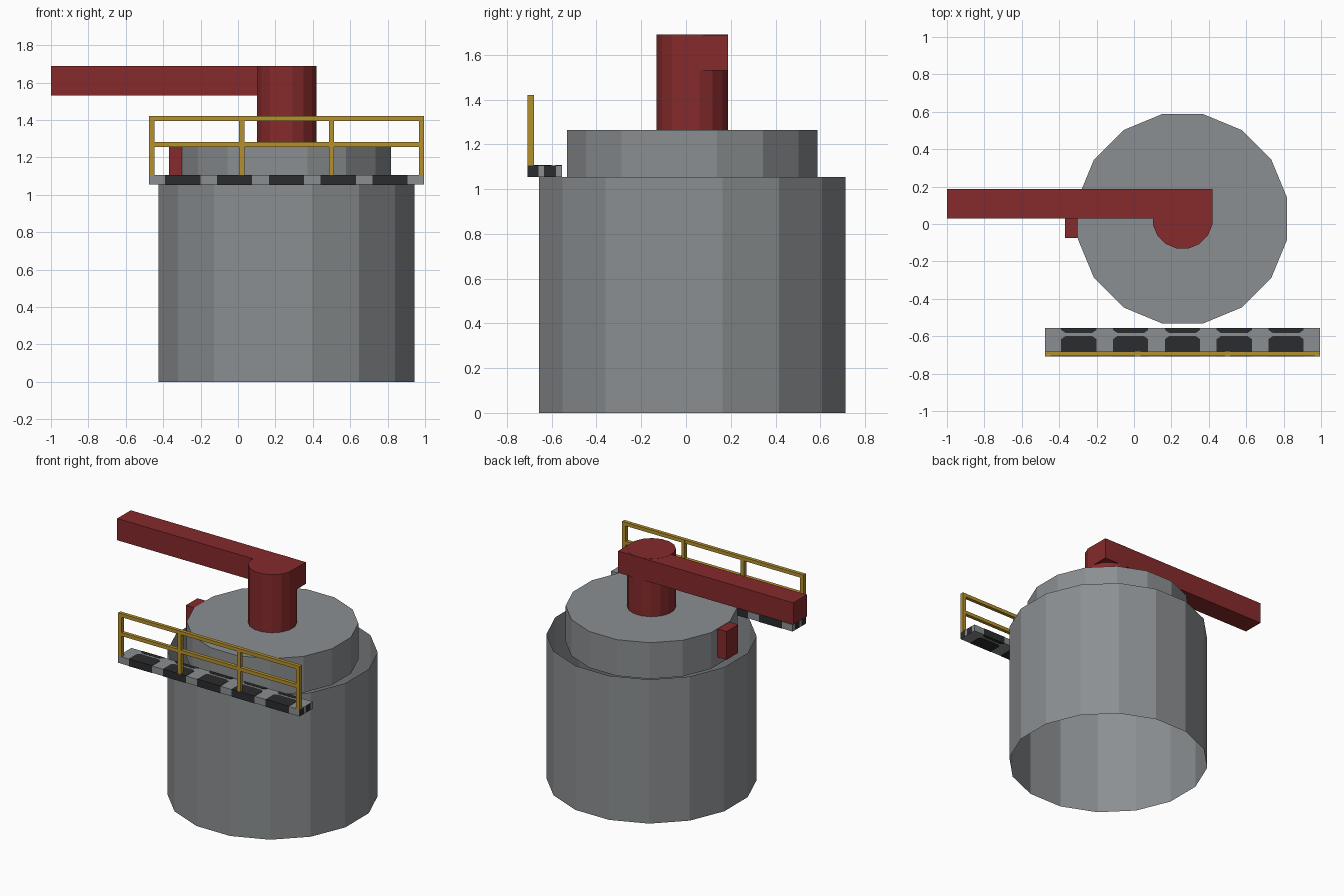
import bpy, bmesh, math
from mathutils import Vector

if "Cube" in bpy.data.objects:
    bpy.data.objects.remove(bpy.data.objects["Cube"])


def material(name, rgb):
    m = bpy.data.materials.new(name)
    m.use_nodes = True
    m.diffuse_color = (*rgb, 1)
    m.node_tree.nodes["Principled BSDF"].inputs["Base Color"].default_value = (*rgb, 1)
    return m


GREY = material("concrete grey", (0.26, 0.275, 0.285))
RED = material("dark red", (0.24, 0.023, 0.025))
YELLOW = material("safety yellow", (0.46, 0.285, 0.026))
BLACK = material("stripe black", (0.024, 0.025, 0.026))


def finish(bm, name, *mats):
    me = bpy.data.meshes.new(name)
    bm.to_mesh(me)
    bm.free()
    for m in mats:
        me.materials.append(m)
    ob = bpy.data.objects.new(name, me)
    bpy.context.collection.objects.link(ob)
    return ob


def box_mesh(x, y, z):
    """Box from (min, max) pairs."""
    bm = bmesh.new()
    bmesh.ops.create_cube(bm, size=1)
    for v in bm.verts:
        v.co = Vector([(a + b) / 2 + c * (b - a) for (a, b), c in zip((x, y, z), v.co)])
    return bm


def box(name, mat, x, y, z):
    return finish(box_mesh(x, y, z), name, mat)


AXIS = Vector((0.26, 0.028, 0))
SIDES = 16


def drum(name, mat, apothem, z0, z1, top=True, bottom=True):
    """Sixteen-sided drum with a flat side to the front, ends optional."""
    bm = bmesh.new()
    r = apothem / math.cos(math.pi / SIDES)
    rings = []
    for z in (z0, z1):
        angles = [(i + 0.5) * math.tau / SIDES for i in range(SIDES)]
        rings.append([bm.verts.new(AXIS + Vector((r * math.cos(a), r * math.sin(a), z)))
                      for a in angles])
    low, high = rings
    for i in range(SIDES):
        j = (i + 1) % SIDES
        bm.faces.new((low[i], low[j], high[j], high[i]))
    if top:
        bm.faces.new(high)
    if bottom:
        bm.faces.new(low[::-1])
    return finish(bm, name, mat)


# Drums: the lower wall is an open tube, the upper one has a lid
drum("lower_drum", GREY, 0.684, 0, 1.055, top=False, bottom=False)
drum("upper_drum", GREY, 0.559, 1.0, 1.265, bottom=False)

# Post, sweeping arm and side block
drum("post", RED, 0.159, 1.262, 1.69)
box("arm", RED, (-1, 0.419), (0.03, 0.187), (1.53, 1.689))
box("side_block", RED, (-0.37, -0.28), (-0.075, 0.06), (1.055, 1.262))

# Deck with striped edges
X0, X1, Y0, Y1, Z0, Z1 = -0.475, 0.995, -0.708, -0.555, 1.055, 1.105
PITCH, STRIPE = 0.277, 0.188
starts = [X0 + 0.086 + i * PITCH for i in range(5)]
bands_y = [(Y0, -0.66), (-0.635, -0.58)]

bm = box_mesh((X0, X1), (Y0, Y1), (Z0, Z1))
cuts = [(Vector((x, 0, 0)), Vector((1, 0, 0))) for s in starts for x in (s, s + STRIPE)]
cuts += [(Vector((0, y, 0)), Vector((0, 1, 0))) for band in bands_y for y in band if y > Y0]
for co, no in cuts:
    bmesh.ops.bisect_plane(bm, geom=bm.verts[:] + bm.edges[:] + bm.faces[:],
                           plane_co=co, plane_no=no)
bm.normal_update()
for f in bm.faces:
    c = f.calc_center_median()
    if abs(f.normal.y) > 0.5:
        f.material_index = int(any(s < c.x < s + STRIPE for s in starts))
    elif abs(f.normal.x) > 0.5:
        f.material_index = int(any(a < c.y < b for a, b in bands_y))
finish(bm, "deck", GREY, BLACK)


# Dark deck patches with clipped inner corners, on top and underneath
def patch(name, x, y_edge, y_in, z):
    c = 0.022
    t = math.copysign(c * 0.7, y_edge - y_in)
    outline = [(x, y_edge), (x + STRIPE, y_edge), (x + STRIPE, y_in + t),
               (x + STRIPE - c, y_in), (x + c, y_in), (x, y_in + t)]
    bm = bmesh.new()
    face = bm.faces.new([bm.verts.new((px, py, z)) for px, py in outline])
    new = bmesh.ops.extrude_face_region(bm, geom=[face])["geom"]
    bmesh.ops.translate(bm, vec=(0, 0, 0.003),
                        verts=[g for g in new if isinstance(g, bmesh.types.BMVert)])
    bmesh.ops.recalc_face_normals(bm, faces=bm.faces[:])
    finish(bm, name, BLACK)


for s in starts:
    for side, z in (("top", Z1 - 0.001), ("under", Z0 - 0.002)):
        patch(side + "_front_patch", s, Y0, -0.6, z)
        patch(side + "_back_patch", s, Y1, -0.582, z)

# Railing along the front of the deck
RAIL_Y = (Y0, -0.68)
T = 0.028
for i in range(4):
    x = X0 + i * (X1 - X0 - T) / 3
    box("rail_post", YELLOW, (x, x + T), RAIL_Y, (Z1, 1.421))
for name, z in (("top_rail", 1.395), ("middle_rail", 1.257)):
    box(name, YELLOW, (X0, X1), (Y0 + 0.001, RAIL_Y[1] - 0.001), (z, z + 0.026))
